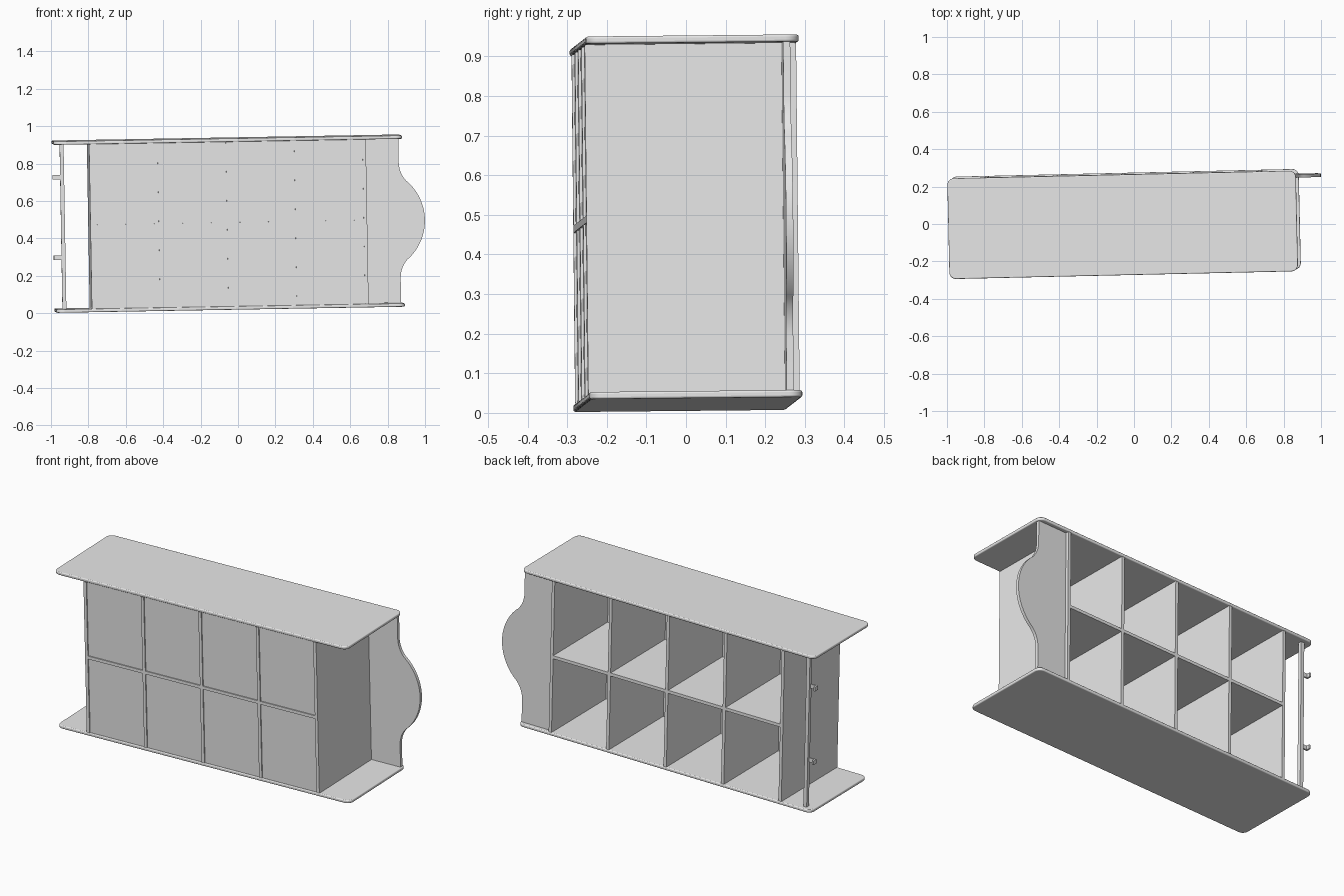
import bpy, bmesh, math
from mathutils import Matrix, Vector, Euler

cube = bpy.data.objects.get("Cube")
if cube:
    bpy.data.objects.remove(cube, do_unlink=True)

# One plain grey finish
mat = bpy.data.materials.new("light grey")
mat.use_nodes = True
GREY = (0.8, 0.8, 0.8, 1)
mat.diffuse_color = GREY
mat.node_tree.nodes["Principled BSDF"].inputs["Base Color"].default_value = GREY

# The bookcase lies on its side, slightly turned
POSE = Matrix.Translation((-0.053, 0, 0.479)) @ Euler((0.01, -0.0175, 0.0225)).to_matrix().to_4x4()

HALF_L, HALF_D, HALF_H, T = 0.932, 0.269, 0.458, 0.018
INNER = HALF_H - T


def finish(bm, name, bevel=0.0, smooth=False):
    bmesh.ops.recalc_face_normals(bm, faces=bm.faces)
    bm.transform(POSE)
    me = bpy.data.meshes.new(name)
    bm.to_mesh(me)
    bm.free()
    me.materials.append(mat)
    ob = bpy.data.objects.new(name, me)
    bpy.context.collection.objects.link(ob)
    if bevel:
        mod = ob.modifiers.new("rounded edge", 'BEVEL')
        mod.width, mod.segments = bevel, 3
        mod.limit_method, mod.angle_limit = 'ANGLE', math.radians(40)
    if smooth:
        bpy.ops.object.select_all(action='DESELECT')
        ob.select_set(True)
        bpy.context.view_layer.objects.active = ob
        bpy.ops.object.shade_smooth_by_angle(angle=math.radians(30))
    return ob


def box(name, lo, hi, corner=0.0, bevel=0.0):
    lo, hi = Vector(lo), Vector(hi)
    bm = bmesh.new()
    bmesh.ops.create_cube(bm, size=1)
    bm.transform(Matrix.Translation((lo + hi) / 2) @ Matrix.Diagonal((*(hi - lo), 1)))
    if corner:
        upright = [e for e in bm.edges
                   if abs(e.verts[0].co.z - e.verts[1].co.z) > 1e-4]
        bmesh.ops.bevel(bm, geom=upright, offset=corner, segments=6,
                        profile=0.5, affect='EDGES')
    return finish(bm, name, bevel, smooth=bool(corner))


# Long side boards with rounded corners
for name, z in (("lower_side_board", -HALF_H), ("upper_side_board", INNER)):
    box(name, (-HALF_L, -HALF_D, z), (HALF_L, HALF_D, z + T), 0.035, 0.005)

# Shelves and the centre divider
FIRST, LAST = -0.733, 0.729
STEP = (LAST - FIRST) / 4
for i in range(5):
    x = FIRST + i * STEP
    box(f"shelf_{i + 1}", (x - T / 2, -HALF_D + 0.001, -INNER), (x + T / 2, HALF_D - 0.003, INNER))
for i in range(4):
    x = FIRST + i * STEP + T / 2
    box(f"centre_divider_{i + 1}", (x, -HALF_D + 0.001, -T / 2), (x + STEP - T, HALF_D - 0.003, T / 2))

# Thin closing panel set just inside the shelf edges
box("closing_panel", (FIRST, -HALF_D + 0.007, -INNER), (LAST, -HALF_D + 0.016, INNER))


# Arched headboard: a large arc blended into straight shoulders
def headboard():
    edge, rise, big, shoulder, fillet = 0.923, 0.135, 0.278, 0.31, 0.15
    centre = rise - big
    blend = math.atan2(shoulder, fillet - centre)
    arc = [(edge + centre + big * math.cos(blend * k / 12), big * math.sin(blend * k / 12))
           for k in range(13)]
    sweep = math.pi / 2 - blend
    for k in range(1, 9):
        a = math.pi + blend - blend * k / 8
        arc.append((edge + fillet + fillet * math.cos(a), shoulder + fillet * math.sin(a)))
    half = arc + [(edge, INNER), (LAST, INNER)]
    outline = half + [(x, -z) for x, z in reversed(half[1:])]
    bm = bmesh.new()
    face = bm.faces.new([bm.verts.new((x, 0.229, z)) for x, z in outline])
    ext = bmesh.ops.extrude_face_region(bm, geom=[face])
    moved = [v for v in ext["geom"] if isinstance(v, bmesh.types.BMVert)]
    bmesh.ops.translate(bm, verts=moved, vec=(0, T, 0))
    finish(bm, "arched_headboard", smooth=True)


headboard()

# Foot rail with two small brackets
RAIL_X, RAIL_Y, R = -0.878, 0.233, 0.0105
box("foot_rail", (RAIL_X - R, RAIL_Y - R, -INNER), (RAIL_X + R, RAIL_Y + R, INNER))
for i, z in enumerate((-0.168, 0.262)):
    box(f"bracket_arm_{i + 1}", (-0.93, RAIL_Y - R, z - 0.012), (RAIL_X, RAIL_Y - 0.002, z + 0.012))
    box(f"bracket_tip_{i + 1}", (-0.93, RAIL_Y - R, z - 0.012), (-0.92, RAIL_Y + 0.018, z + 0.012))
